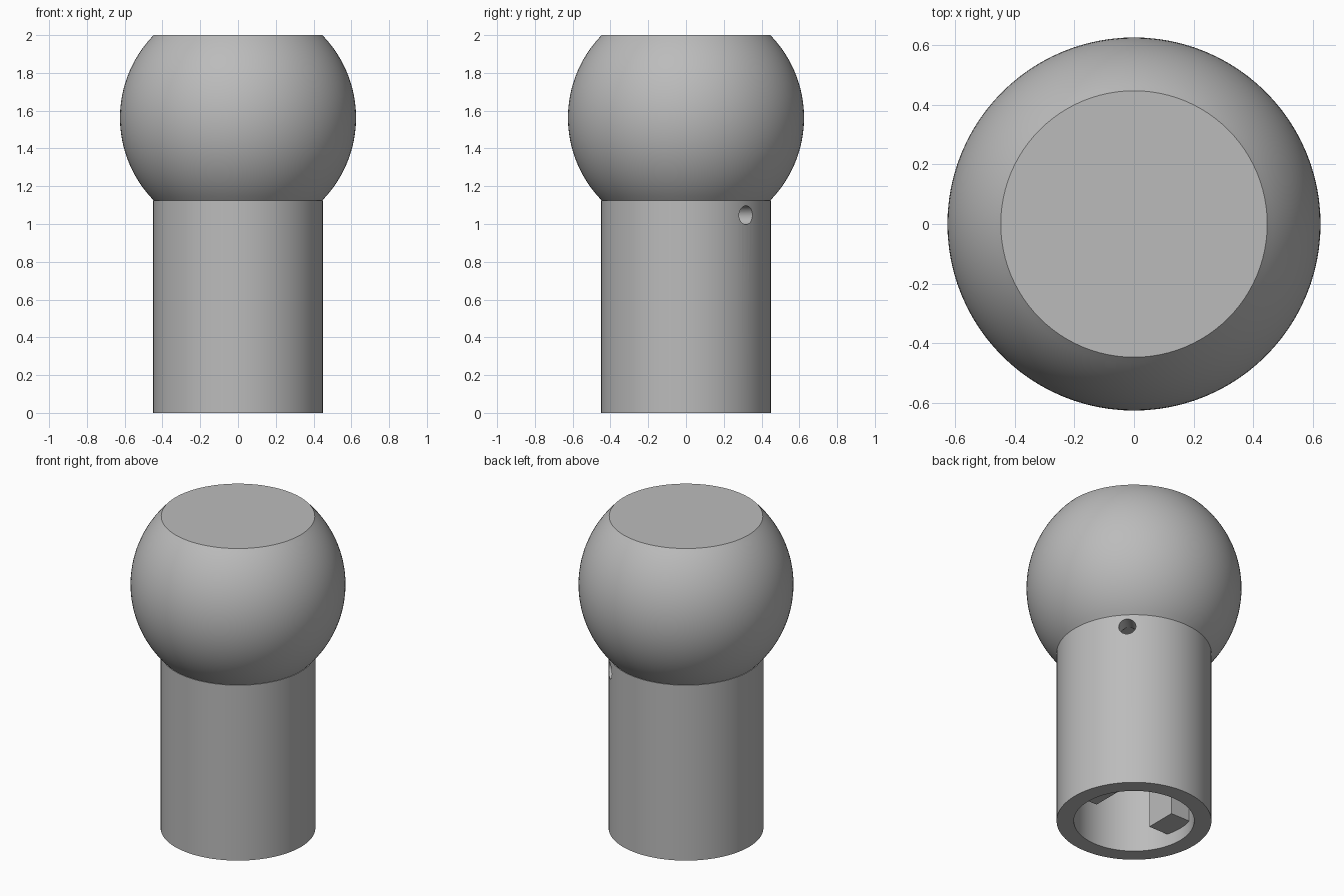
import bpy, bmesh, math
from mathutils import Matrix

cube = bpy.data.objects.get("Cube")
if cube:
    bpy.data.objects.remove(cube, do_unlink=True)

SEGMENTS = 96
BALL_R, BALL_Z = 0.625, 1.5625
SLEEVE_R, SLEEVE_TOP = 0.45, 1.125
BORE_R, BORE_TOP = 0.35, 1.1

grey = bpy.data.materials.new("plain_grey")
grey.use_nodes = True
colour = (0.5, 0.5, 0.5, 1)
grey.diffuse_color = colour
grey.node_tree.nodes["Principled BSDF"].inputs["Base Color"].default_value = colour


def make_object(name, bm):
    bmesh.ops.recalc_face_normals(bm, faces=bm.faces)
    mesh = bpy.data.meshes.new(name)
    bm.to_mesh(mesh)
    bm.free()
    mesh.materials.append(grey)
    obj = bpy.data.objects.new(name, mesh)
    bpy.context.collection.objects.link(obj)
    return obj


def select_only(obj):
    bpy.ops.object.select_all(action='DESELECT')
    obj.select_set(True)
    bpy.context.view_layer.objects.active = obj


def lathe(name, profile):
    bm = bmesh.new()
    verts = [bm.verts.new((r, 0, z)) for r, z in profile]
    edges = [bm.edges.new(pair) for pair in zip(verts, verts[1:])]
    bmesh.ops.spin(bm, geom=verts + edges, cent=(0, 0, 0), axis=(0, 0, 1),
                   angle=math.tau, steps=SEGMENTS, use_merge=True)
    bmesh.ops.remove_doubles(bm, verts=bm.verts, dist=1e-5)
    return make_object(name, bm)


# Hollow sleeve carrying a ball with a flat top
half_angle = math.asin((BALL_Z - SLEEVE_TOP) / BALL_R)
arc = [half_angle * (i / 16 - 1) for i in range(33)]
profile = [(0, BORE_TOP), (BORE_R, BORE_TOP), (BORE_R, 0), (SLEEVE_R, 0),
           (SLEEVE_R, SLEEVE_TOP)]
profile += [(BALL_R * math.cos(a), BALL_Z + BALL_R * math.sin(a)) for a in arc]
profile.append((0, 2))
body = lathe("ball_headed_sleeve", profile)

# Radial vent hole through the sleeve wall
bm = bmesh.new()
bmesh.ops.create_cone(bm, cap_ends=True, segments=32, radius1=0.05, radius2=0.05,
                      depth=0.3,
                      matrix=Matrix.Rotation(math.radians(45), 4, 'Z')
                      @ Matrix.Translation((0.4, 0, 1.047))
                      @ Matrix.Rotation(math.radians(90), 4, 'Y'))
cutter = make_object("vent_hole_cutter", bm)
cutter.hide_render = True
cut = body.modifiers.new("vent_hole", 'BOOLEAN')
cut.operation, cut.solver, cut.object = 'DIFFERENCE', 'EXACT', cutter
select_only(body)
bpy.ops.object.modifier_apply(modifier=cut.name)
bpy.data.objects.remove(cutter, do_unlink=True)
bpy.ops.object.shade_smooth_by_angle(angle=math.radians(30))

# Two opposite keys inside the bore, set slightly into its wall
for side, name in ((1, "left_key"), (-1, "right_key")):
    bm = bmesh.new()
    bmesh.ops.create_cube(bm, size=1)
    x_in, x_out, z_low = 0.2, 0.36, 0.08
    bmesh.ops.scale(bm, verts=bm.verts, vec=(x_out - x_in, 0.2, BORE_TOP - z_low))
    bmesh.ops.translate(bm, verts=bm.verts,
                        vec=(side * (x_in + x_out) / 2, 0, (BORE_TOP + z_low) / 2))
    make_object(name, bm)
